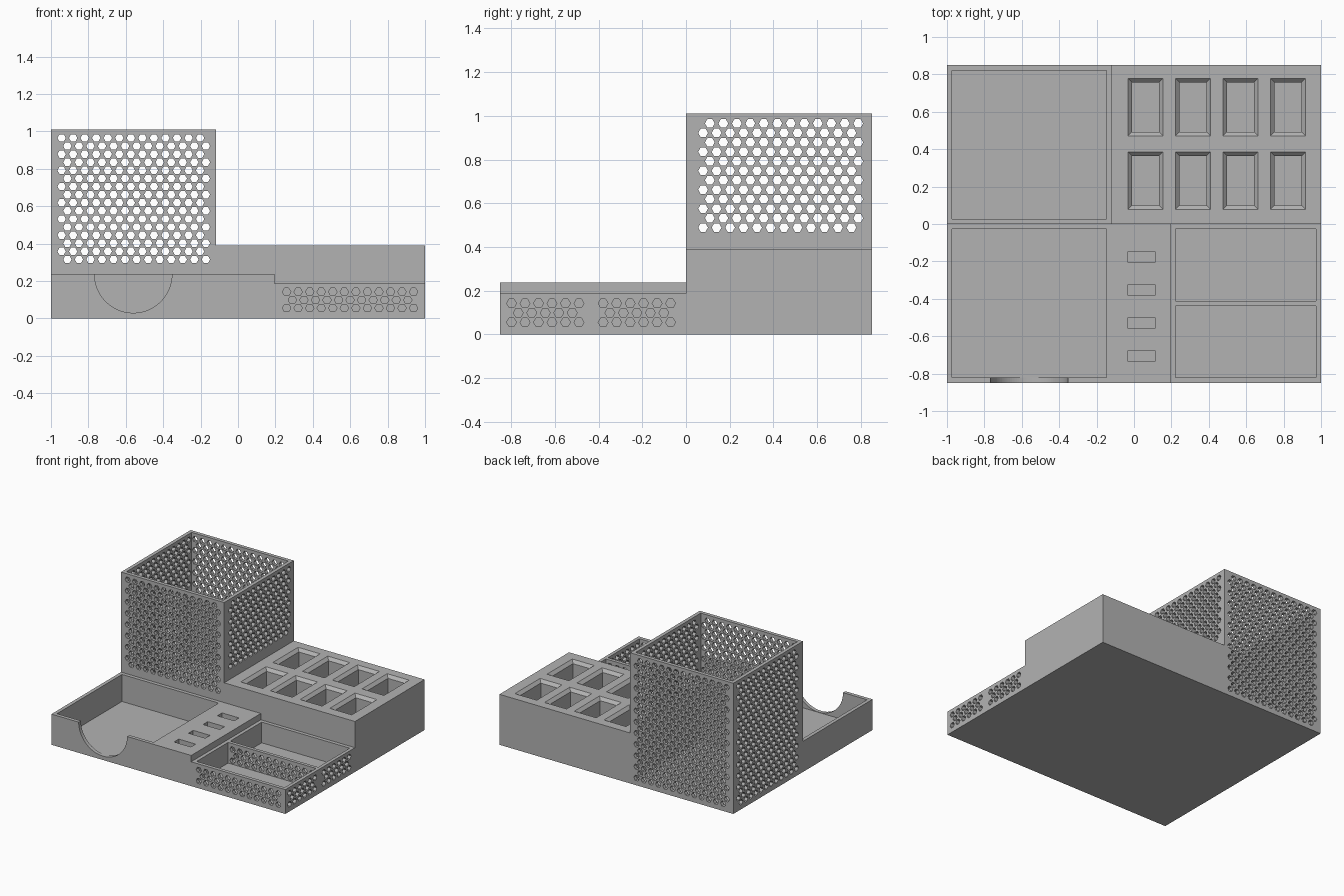
import bpy, bmesh
from math import cos, sin, pi
from mathutils import Vector, Matrix

cube = bpy.data.objects.get("Cube")
if cube:
    bpy.data.objects.remove(cube, do_unlink=True)

grey = bpy.data.materials.new("plain_grey")
grey.use_nodes = True
grey.diffuse_color = (0.45, 0.45, 0.45, 1)
grey.node_tree.nodes["Principled BSDF"].inputs["Base Color"].default_value = (0.45, 0.45, 0.45, 1)

WALL = 0.028
FLOOR = 0.028
HEX = 0.0225
STEP = 0.0617
ROW = 0.0433


def add_box(bm, x, y, z):
    size = Vector((x[1] - x[0], y[1] - y[0], z[1] - z[0]))
    centre = Vector((sum(x), sum(y), sum(z))) / 2
    bmesh.ops.create_cube(bm, size=1, matrix=Matrix.LocRotScale(centre, None, size))


def add_prism(bm, outline, start, end):
    """Closed solid between a ring and its copy, both given as point functions."""
    low = [bm.verts.new(start(p)) for p in outline]
    high = [bm.verts.new(end(p)) for p in outline]
    n = len(outline)
    bm.faces.new(low[::-1])
    bm.faces.new(high)
    for i in range(n):
        j = (i + 1) % n
        bm.faces.new((low[i], low[j], high[j], high[i]))


def add_hexes(bm, axis, depth, first, top, columns, rows, shift=1, fewer=0):
    """Staggered rows of hexagonal drills through a wall facing x or y."""
    for r in range(rows):
        odd = r % 2
        for c in range(columns - odd * fewer):
            u = first + c * STEP + odd * shift * STEP / 2
            v = top - r * ROW
            ring = [(u + HEX * cos(k * pi / 3), v + HEX * sin(k * pi / 3)) for k in range(6)]
            if axis == "x":
                place = lambda d: lambda p: (d, p[0], p[1])
            else:
                place = lambda d: lambda p: (p[0], d, p[1])
            add_prism(bm, ring, place(depth[0]), place(depth[1]))


def finish(bm, name):
    bmesh.ops.recalc_face_normals(bm, faces=bm.faces)
    mesh = bpy.data.meshes.new(name)
    bm.to_mesh(mesh)
    bm.free()
    mesh.materials.append(grey)
    obj = bpy.data.objects.new(name, mesh)
    bpy.context.collection.objects.link(obj)
    return obj


def solid(name, x, y, z):
    bm = bmesh.new()
    add_box(bm, x, y, z)
    return finish(bm, name)


def cut(target, bm, name):
    cutter = finish(bm, name)
    mod = target.modifiers.new(name, "BOOLEAN")
    mod.operation = "DIFFERENCE"
    mod.solver = "MANIFOLD"
    mod.object = cutter
    bpy.context.view_layer.objects.active = target
    bpy.ops.object.modifier_apply(modifier=mod.name)
    bpy.data.objects.remove(cutter, do_unlink=True)


# Tall perforated holder
holder = solid("tall_holder", (-1, -0.118), (0, 0.85), (0, 1.01))
bm = bmesh.new()
add_box(bm, (-1 + WALL, -0.118 - WALL), (WALL, 0.85 - WALL), (FLOOR, 1.1))
cut(holder, bm, "holder_cavity")
bm = bmesh.new()
add_hexes(bm, "y", (-0.02, 0.06), -0.943, 0.965, 13, 16)
add_hexes(bm, "y", (0.79, 0.87), -0.943, 0.965, 13, 22)
cut(holder, bm, "holder_front_back_holes")
bm = bmesh.new()
add_hexes(bm, "x", (-1.02, -0.94), 0.109, 0.965, 12, 22, shift=-1)
add_hexes(bm, "x", (-0.17, -0.1), 0.109, 0.965, 12, 12, shift=-1)
cut(holder, bm, "holder_side_holes")

# Block with eight chamfered pockets
block = solid("pocket_block", (-0.118, 1), (0, 0.85), (0, 0.39))
bm = bmesh.new()
RIM = 0.022
for col in range(4):
    for cy in (0.232, 0.625):
        cx = 0.062 + col * 0.254
        hx, hy = 0.072, 0.132
        corners = [(-1, -1), (1, -1), (1, 1), (-1, 1)]
        rings = []
        for z, grow in ((0.1, 0), (0.39 - RIM, 0), (0.39, RIM), (0.42, RIM)):
            rings.append([bm.verts.new((cx + a * (hx + grow), cy + b * (hy + grow), z)) for a, b in corners])
        bm.faces.new(rings[0][::-1])
        bm.faces.new(rings[-1])
        for low, high in zip(rings, rings[1:]):
            for i in range(4):
                j = (i + 1) % 4
                bm.faces.new((low[i], low[j], high[j], high[i]))
cut(block, bm, "pockets")

# Paper tray with finger notch and a row of slots
tray = solid("paper_tray", (-1, 0.195), (-0.85, 0), (0, 0.237))
bm = bmesh.new()
add_box(bm, (-1 + WALL, -0.146), (-0.85 + WALL, -WALL), (FLOOR, 0.3))
for i in range(4):
    y = -0.177 - i * 0.1765
    add_box(bm, (-0.032, 0.112), (y - 0.029, y + 0.029), (0.06, 0.3))
cut(tray, bm, "tray_cavity_and_slots")
bm = bmesh.new()
arc = [(-0.56 + 0.207 * cos(a * pi / 48), 0.237 + 0.207 * sin(a * pi / 48)) for a in range(96)]
add_prism(bm, arc, lambda p: (p[0], -0.9, p[1]), lambda p: (p[0], -0.81, p[1]))
cut(tray, bm, "finger_notch")

# Pair of small perforated trays
small = solid("small_trays", (0.195, 1), (-0.85, 0), (0, 0.188))
bm = bmesh.new()
for y in ((-0.822, -0.438), (-0.412, -0.028)):
    add_box(bm, (0.222, 0.974), y, (FLOOR, 0.3))
cut(small, bm, "small_cavities")
bm = bmesh.new()
add_hexes(bm, "y", (-0.87, -0.8), 0.26, 0.142, 12, 3, fewer=1)
add_hexes(bm, "y", (-0.45, -0.4), 0.26, 0.142, 12, 3, fewer=1)
cut(small, bm, "small_front_holes")
bm = bmesh.new()
for start in (-0.798, -0.379):
    add_hexes(bm, "x", (0.95, 1.02), start, 0.142, 6, 3, fewer=1)
cut(small, bm, "small_side_holes")
